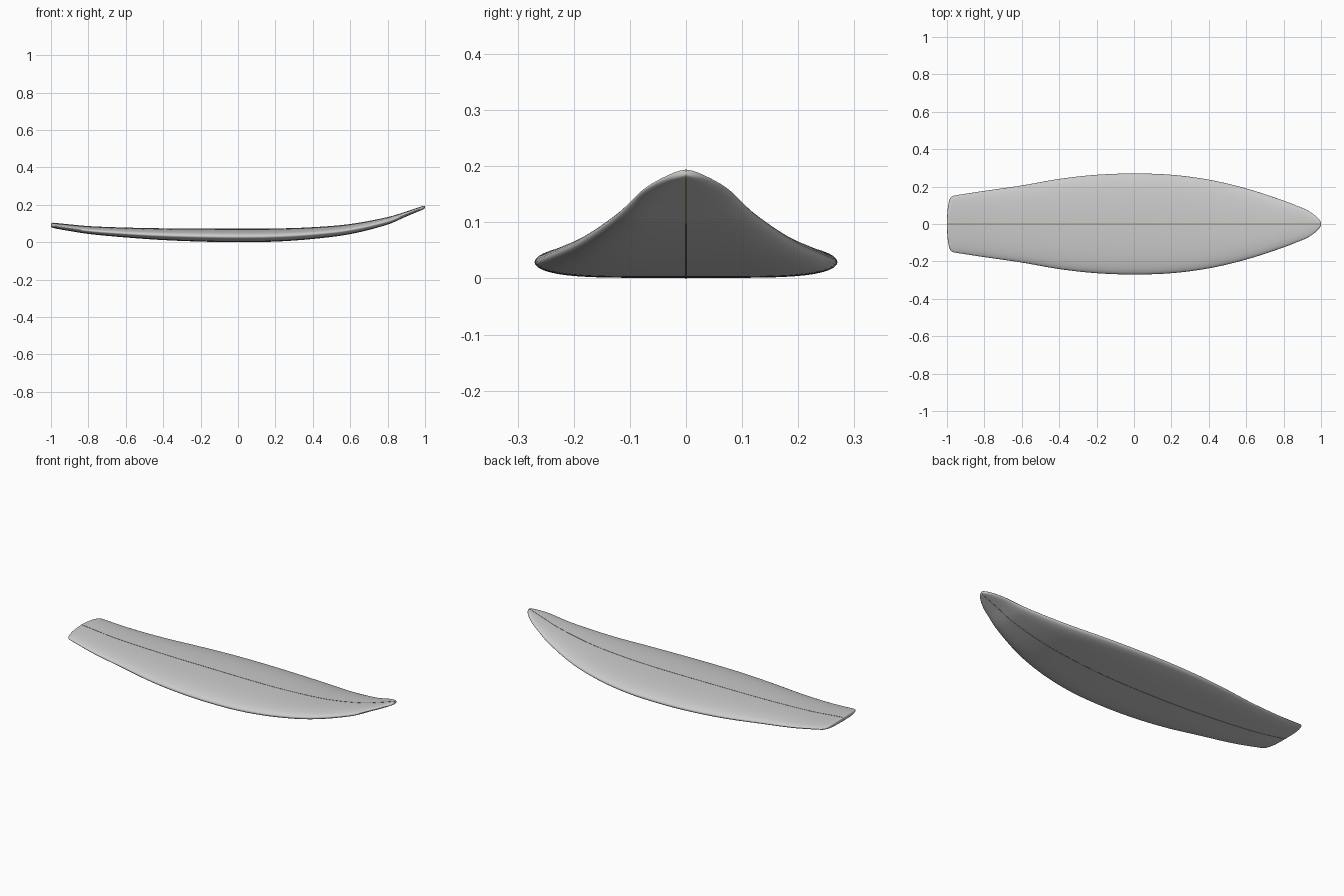
import bpy, bmesh
from math import sin, cos, pi, sqrt

if "Cube" in bpy.data.objects:
    bpy.data.objects.remove(bpy.data.objects["Cube"])

# Key stations along the board: x, half width, bottom z, deck z
STATIONS = [
    (-1.0, 0.146, 0.079, 0.104), (-0.95, 0.154, 0.069, 0.099),
    (-0.8, 0.177, 0.045, 0.085), (-0.6, 0.206, 0.026, 0.077),
    (-0.4, 0.241, 0.012, 0.073), (-0.2, 0.263, 0.004, 0.072),
    (0.0, 0.270, 0.001, 0.071), (0.2, 0.263, 0.004, 0.072),
    (0.4, 0.237, 0.018, 0.079), (0.6, 0.190, 0.044, 0.096),
    (0.8, 0.125, 0.095, 0.133), (0.9, 0.086, 0.138, 0.163),
    (1.0, 0.052, 0.180, 0.196),
]


def slope(i, k):
    a, b = STATIONS[max(i - 1, 0)], STATIONS[min(i + 1, len(STATIONS) - 1)]
    return (b[k] - a[k]) / (b[0] - a[0])


def interp(x, k):
    """Smooth Hermite curve through column k of the stations."""
    i = 0
    while i < len(STATIONS) - 2 and x > STATIONS[i + 1][0]:
        i += 1
    a, b = STATIONS[i], STATIONS[i + 1]
    h = b[0] - a[0]
    t = (x - a[0]) / h
    return (a[k] * (2*t**3 - 3*t**2 + 1) + slope(i, k) * h * (t**3 - 2*t**2 + t)
            + b[k] * (3*t**2 - 2*t**3) + slope(i + 1, k) * h * (t**3 - t**2))


def section(x):
    """Half width, bottom and deck heights, with rounded nose and tail."""
    w, zb, zt = (interp(x, k) for k in (1, 2, 3))
    if x > 0.9:
        w *= sqrt(max(0, 1 - ((x - 0.9) / 0.1) ** 2))
    if x < -0.955:
        w *= sqrt(max(0, 1 - ((-0.955 - x) / 0.045) ** 4))
    edge = min(1, (1 - abs(x)) / 0.012)
    f = 0.35 + 0.65 * sqrt(max(0, 1 - (1 - edge) ** 2))
    mid, half = (zb + zt) / 2, (zt - zb) / 2 * f
    return max(w, 0.002), mid - half, mid + half


def board_ring(x, n=56):
    """Domed deck, nearly flat bottom, soft rails."""
    w, zb, zt = section(x)
    zr = zb + 0.4 * (zt - zb)
    ring = []
    for j in range(n):
        a = 2 * pi * j / n
        u = abs(cos(a))
        if sin(a) >= 0:
            z = zr + (zt - zr) * sqrt(max(0, 1 - u ** 2.5))
        else:
            z = zr - (zr - zb) * sqrt(max(0, 1 - u ** 5))
        ring.append((x, w * cos(a), z))
    return ring


def stringer_ring(x, hw=0.002, lift=0.001):
    w, zb, zt = section(x)
    return [(x, hw, zb - lift), (x, hw, zt + lift),
            (x, -hw, zt + lift), (x, -hw, zb - lift)]


def loft(name, ring_fn, n=130):
    bm = bmesh.new()
    rings = [[bm.verts.new(p) for p in ring_fn(-cos(pi * i / n))]
             for i in range(n + 1)]
    m = len(rings[0])
    for r, s in zip(rings, rings[1:]):
        for j in range(m):
            k = (j + 1) % m
            bm.faces.new((r[j], r[k], s[k], s[j]))
    bm.faces.new(rings[0])
    bm.faces.new(rings[-1])
    bmesh.ops.recalc_face_normals(bm, faces=bm.faces)
    me = bpy.data.meshes.new(name)
    bm.to_mesh(me)
    bm.free()
    ob = bpy.data.objects.new(name, me)
    bpy.context.collection.objects.link(ob)
    bpy.ops.object.select_all(action='DESELECT')
    ob.select_set(True)
    bpy.context.view_layer.objects.active = ob
    bpy.ops.object.shade_smooth_by_angle(angle=pi / 4)
    return ob


# Board body
loft("board_body", board_ring)

# Wooden centre strip, visible on deck and bottom
strip = loft("centre_stringer", stringer_ring)
wood = bpy.data.materials.new("wood")
wood.diffuse_color = (0.36, 0.26, 0.14, 1)
wood.use_nodes = True
wood.node_tree.nodes["Principled BSDF"].inputs["Base Color"].default_value = wood.diffuse_color
strip.data.materials.append(wood)
